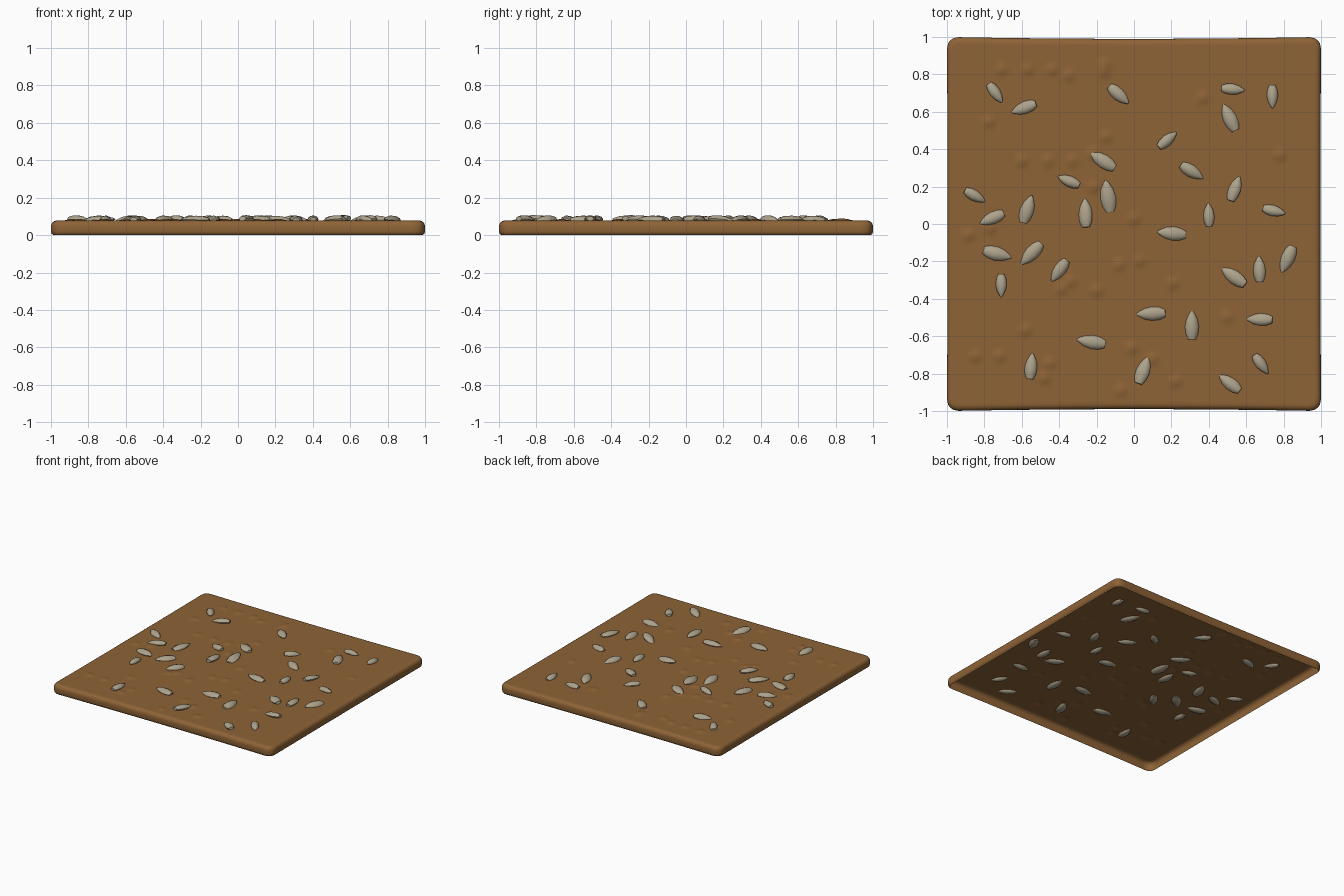
import bpy, bmesh, math, random
from mathutils import Vector, Matrix, Euler

if "Cube" in bpy.data.objects:
    bpy.data.objects.remove(bpy.data.objects["Cube"], do_unlink=True)
random.seed(4)


def flat_material(name, colour):
    mat = bpy.data.materials.new(name)
    mat.use_nodes = True
    mat.diffuse_color = (*colour, 1)
    shader = next(n for n in mat.node_tree.nodes if n.type == 'BSDF_PRINCIPLED')
    shader.inputs["Base Color"].default_value = (*colour, 1)
    shader.inputs["Roughness"].default_value = 0.9
    return mat


def finish(bm, name, mat, sharp_angle):
    mesh = bpy.data.meshes.new(name)
    bm.to_mesh(mesh)
    bm.free()
    mesh.materials.append(mat)
    obj = bpy.data.objects.new(name, mesh)
    bpy.context.collection.objects.link(obj)
    bpy.ops.object.select_all(action='DESELECT')
    obj.select_set(True)
    bpy.context.view_layer.objects.active = obj
    bpy.ops.object.shade_smooth_by_angle(angle=math.radians(sharp_angle))
    return obj


crust_brown = flat_material("crust brown", (0.27, 0.125, 0.037))
seed_grey = flat_material("seed beige", (0.42, 0.365, 0.26))

TOP, ROUND, CORE = 0.078, 0.03, 0.94

# Small raised lumps on the crust, in hundredths (x, y)
LUMPS = [(-71, 83), (-57, 83), (-44, 83), (-35, 80), (-16, 86), (-16, 82), (37, 68),
         (-78, 55), (-46, 34), (-33, 34), (-22, 38), (-15, 47), (-60, 34), (-22, 20),
         (78, 37), (-89, -6), (-77, -2), (0, 3), (-8, -22), (3, -20), (-34, -31),
         (-39, -35), (-20, -36), (21, -32), (50, -50), (-58, -57), (-85, -71),
         (-72, -71), (-1, -67), (10, -73), (-45, -75), (-48, -83), (22, -85), (-7, -90)]


def outward(co):
    """Distance vector of a point from the slab's inner core square."""
    cx = max(-CORE, min(CORE, co.x))
    cy = max(-CORE, min(CORE, co.y))
    return Vector((cx, cy, 0)), Vector((co.x - cx, co.y - cy, 0))


def build_slab():
    bm = bmesh.new()
    bmesh.ops.create_grid(bm, x_segments=124, y_segments=124, size=1 - ROUND)
    lumps = [(x / 100, y / 100) for x, y in LUMPS]
    for v in bm.verts:
        # Round the plan corners
        core, d = outward(v.co)
        if d.length > 0:
            d *= max(abs(d.x), abs(d.y)) / d.length
        v.co = core + d
        v.co.z = TOP
        # Raise the lumps
        for lx, ly in lumps:
            r = math.hypot(v.co.x - lx, v.co.y - ly) / 0.042
            if r < 1:
                v.co.z += 0.009 * (1 - r * r) ** 1.5
    # Rounded rim, then the wall, left open underneath
    steps = [math.radians(a) for a in (22, 45, 67, 90)]
    rings = [(ROUND * math.sin(a), TOP - ROUND * (1 - math.cos(a))) for a in steps]
    rings += [(ROUND, 0.02), (ROUND - 0.003, 0.008), (ROUND - 0.012, 0)]
    edge = [e for e in bm.edges if e.is_boundary]
    normals = None
    base = {}
    for offset, z in rings:
        geom = bmesh.ops.extrude_edge_only(bm, edges=edge)["geom"]
        verts = [g for g in geom if isinstance(g, bmesh.types.BMVert)]
        edge = [g for g in geom if isinstance(g, bmesh.types.BMEdge)]
        for v in verts:
            core, d = outward(v.co)
            v.co = core + d.normalized() * (1 - ROUND - CORE + offset)
            v.co.z = z
    # Sides bow slightly inward
    for v in bm.verts:
        x, y = v.co.x, v.co.y
        v.co.y *= 1 - 0.010 * max(0, 1 - x * x)
        v.co.x *= 1 - 0.003 * max(0, 1 - y * y)
    bmesh.ops.recalc_face_normals(bm, faces=bm.faces)
    if max(bm.faces, key=lambda f: f.calc_center_median().z).normal.z < 0:
        bmesh.ops.reverse_faces(bm, faces=bm.faces)
    return finish(bm, "cracker_slab", crust_brown, 60)


# Seed outline from blunt end to pointed tip: (position, radius)
OUTLINE = [(-0.5, 0.55), (-0.3, 0.9), (-0.05, 1), (0.2, 0.8), (0.4, 0.38), (0.5, 0.06)]


def add_seed(number, x, y, heading, length):
    bm = bmesh.new()
    sides = 10
    rings = []
    for t, r in OUTLINE:
        ring = []
        for i in range(sides):
            a = math.tau * i / sides
            ring.append(bm.verts.new((t * length, r * length * 0.24 * math.cos(a),
                                      r * 0.023 * math.sin(a))))
        rings.append(ring)
    for lower, upper in zip(rings, rings[1:]):
        for i in range(sides):
            j = (i + 1) % sides
            bm.faces.new((lower[i], lower[j], upper[j], upper[i]))
    bm.faces.new(rings[0])
    bm.faces.new(rings[-1])
    bmesh.ops.recalc_face_normals(bm, faces=bm.faces)
    seed = finish(bm, f"seed_{number}", seed_grey, 45)
    tilt = math.radians(random.uniform(-6, 6))
    roll = math.radians(random.uniform(-10, 10))
    seed.location = (x, y, TOP + 0.004)
    seed.rotation_euler = (roll, tilt, math.radians(heading))


# Seeds grouped by length: x and y in hundredths, heading of the tip in degrees
SEEDS = {
    0.125: [(-74, 70, -55), (53, 72, -6), (74, 68, -90), (18, 45, 40), (-35, 23, 157),
            (40, 5, 92), (75, 7, -14), (-71, -33, -90), (-85, 15, -30), (68, -75, -54)],
    0.14: [(-8, 69, -42), (31, 28, -32), (54, 19, 70), (-76, 3, 203), (-40, -25, 234),
           (67, -24, 92), (67, -51, 178), (-55, -76, 84), (51, -85, 142), (-59, 62, 200)],
    0.155: [(51, 57, 115), (-17, 34, 147), (-57, 8, 72), (-26, 6, 92), (20, -5, 174),
            (-73, -16, -15), (-55, -16, 226), (53, -28, 145), (82, -19, 246),
            (9, -48, 182), (31, -54, 90), (-23, -63, 170), (5, -78, 70)],
    0.175: [(-14, 15, 98)],
}

build_slab()
count = 0
for size, group in SEEDS.items():
    for sx, sy, heading in group:
        count += 1
        add_seed(count, sx / 100, sy / 100, heading, size)
